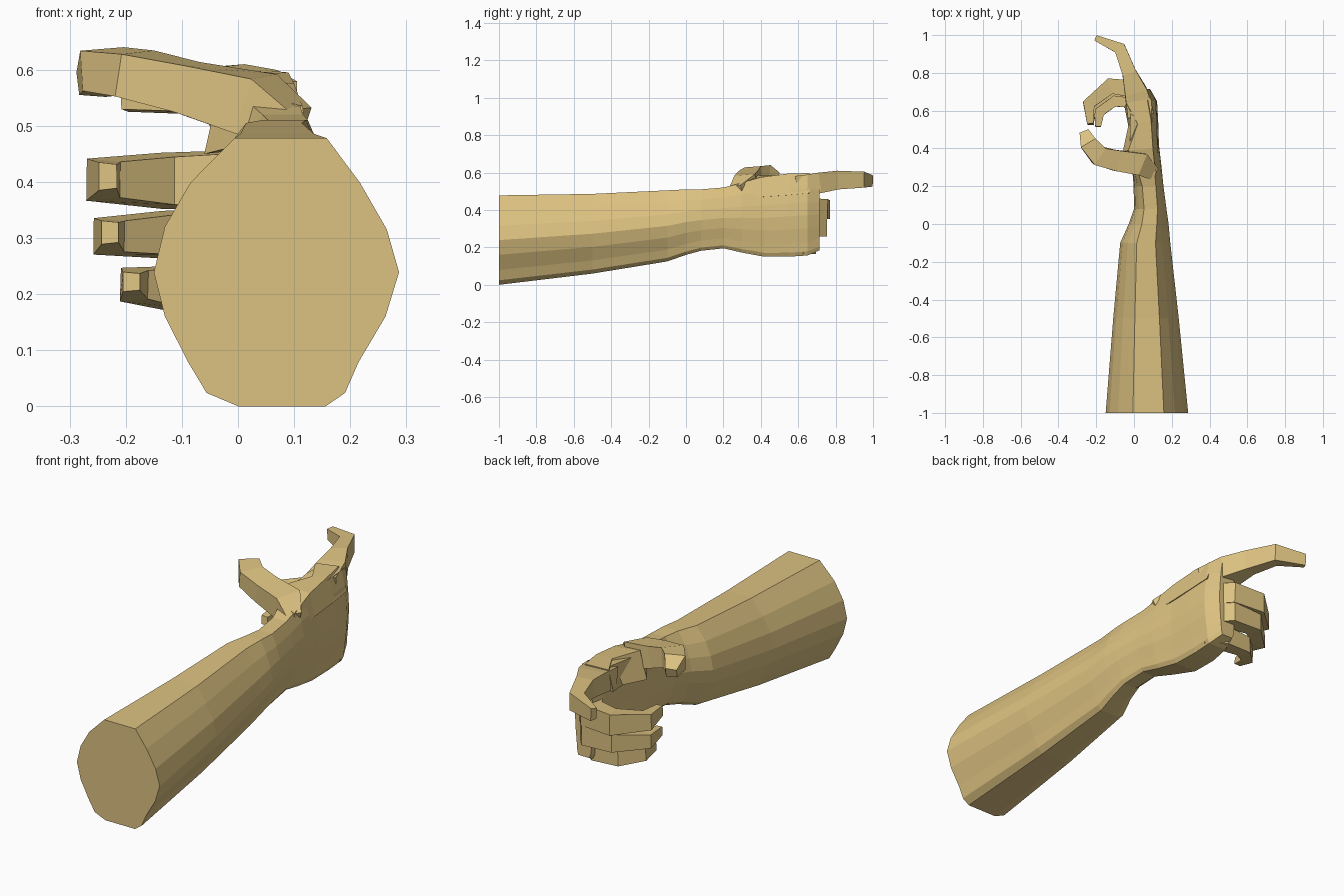
import bpy, bmesh
from mathutils import Vector

skin = bpy.data.materials.new("skin")
skin.diffuse_color = (0.72, 0.54, 0.22, 1)


def loft(name, rings):
    """Skin a list of equal-length point rings and cap both ends."""
    bm = bmesh.new()
    vs = [[bm.verts.new(p) for p in r] for r in rings]
    n = len(vs[0])
    for a, b in zip(vs, vs[1:]):
        for i in range(n):
            j = (i + 1) % n
            bm.faces.new((a[i], a[j], b[j], b[i]))
    bm.faces.new(vs[0])
    bm.faces.new(vs[-1])
    bmesh.ops.recalc_face_normals(bm, faces=bm.faces)
    me = bpy.data.meshes.new(name)
    bm.to_mesh(me)
    bm.free()
    me.materials.append(skin)
    ob = bpy.data.objects.new(name, me)
    bpy.context.collection.objects.link(ob)
    return ob


def finger(name, path):
    """Four-sided tube; each stop is x, y, z, thickness, height."""
    pts = [Vector(p[:3]) for p in path]
    rings = []
    for i, (p, s) in enumerate(zip(pts, path)):
        d_in = (p - pts[max(i - 1, 0)]).normalized()
        d_out = (pts[min(i + 1, len(pts) - 1)] - p).normalized()
        t = (d_in + d_out).normalized()
        side = t.cross(Vector((0, 0, 1))).normalized()
        up = side.cross(t)
        w, h = s[3] / 2, s[4] / 2
        rings.append([p + side * w * a + up * h * b
                      for a, b in ((-1, -0.85), (1, -1), (1, 1), (-1, 0.85))])
    return loft(name, rings)


# Sixteen-sided arm cross-section in unit coordinates
profile = [(-.31, -1), (.4, -1), (.56, -.9), (.67, -.67), (.89, -.33), (1, 0),
           (.9, .32), (.68, .67), (.41, 1), (-.34, 1), (-.7, .67), (-.91, .34),
           (-1, 0), (-.91, -.33), (-.72, -.67), (-.57, -.9)]

# Forearm, wrist and palm: y, x min, x max, z min, z max, squareness, palm hollow
sections = [
    (-1.0, -.15, .287, 0, .478, 1, 0),
    (-.5, -.11, .237, .06, .486, 1, 0),
    (-.1, -.073, .192, .125, .505, 1, 0),
    (0, -.028, .183, .16, .51, 1, 0),
    (.08, 0, .172, .182, .51, .9, 0),
    (.2, -.002, .156, .195, .52, .8, 0),
    (.3, -.03, .146, .172, .545, .65, .02),
    (.42, -.06, .132, .15, .565, .5, .05),
    (.55, -.06, .128, .15, .582, .5, .05),
    (.65, -.04, .122, .157, .588, .5, .02),
    (.715, -.01, .085, .185, .57, .5, 0),
]
rings = []
for y, x0, x1, z0, z1, power, hollow in sections:
    ring = []
    for u, v in profile:
        su = abs(u) ** power * (1 if u > 0 else -1)
        x = (x0 + x1) / 2 + su * (x1 - x0) / 2
        if u < 0:
            x += hollow * (1 - v * v)
        ring.append((x, y, (z0 + z1) / 2 + v * (z1 - z0) / 2))
    rings.append(ring)
loft("forearm_and_palm", rings)

# Extended index finger
finger("index_finger", [
    (.035, .58, .525, .14, .11), (.01, .70, .545, .12, .11),
    (-.025, .80, .56, .075, .10), (-.075, .93, .562, .065, .085),
    (-.203, .985, .555, .03, .06)])

# Curled fingers
finger("middle_finger", [
    (.06, .62, .41, .12, .11), (.0, .715, .405, .10, .105),
    (-.125, .73, .402, .085, .10), (-.24, .635, .404, .065, .075),
    (-.232, .53, .41, .032, .05)])
finger("ring_finger", [
    (.06, .62, .31, .12, .10), (.0, .71, .305, .10, .095),
    (-.12, .715, .306, .08, .085), (-.23, .62, .303, .06, .065),
    (-.228, .525, .31, .03, .042)])
finger("little_finger", [
    (.06, .59, .215, .11, .10), (-.005, .655, .21, .085, .09),
    (-.11, .655, .21, .07, .08), (-.185, .59, .217, .055, .06),
    (-.19, .515, .222, .03, .035)])

# Thumb with its fleshy base
finger("thumb", [
    (.10, .27, .50, .07, .07), (.03, .32, .535, .12, .12),
    (-.09, .335, .565, .11, .10), (-.185, .36, .59, .105, .09),
    (-.24, .425, .598, .09, .085), (-.262, .485, .575, .05, .05)])

# Web between thumb and index finger
loft("thumb_web", [
    [(.02, .27, .47), (.125, .25, .47), (.115, .26, .535), (.02, .28, .56)],
    [(-.06, .38, .45), (.125, .40, .47), (.10, .40, .575), (-.03, .39, .585)],
    [(-.03, .52, .47), (.12, .55, .48), (.09, .55, .595), (.02, .53, .585)],
    [(-.05, .62, .48), (.115, .66, .49), (.07, .66, .597), (-.04, .64, .59)]])
